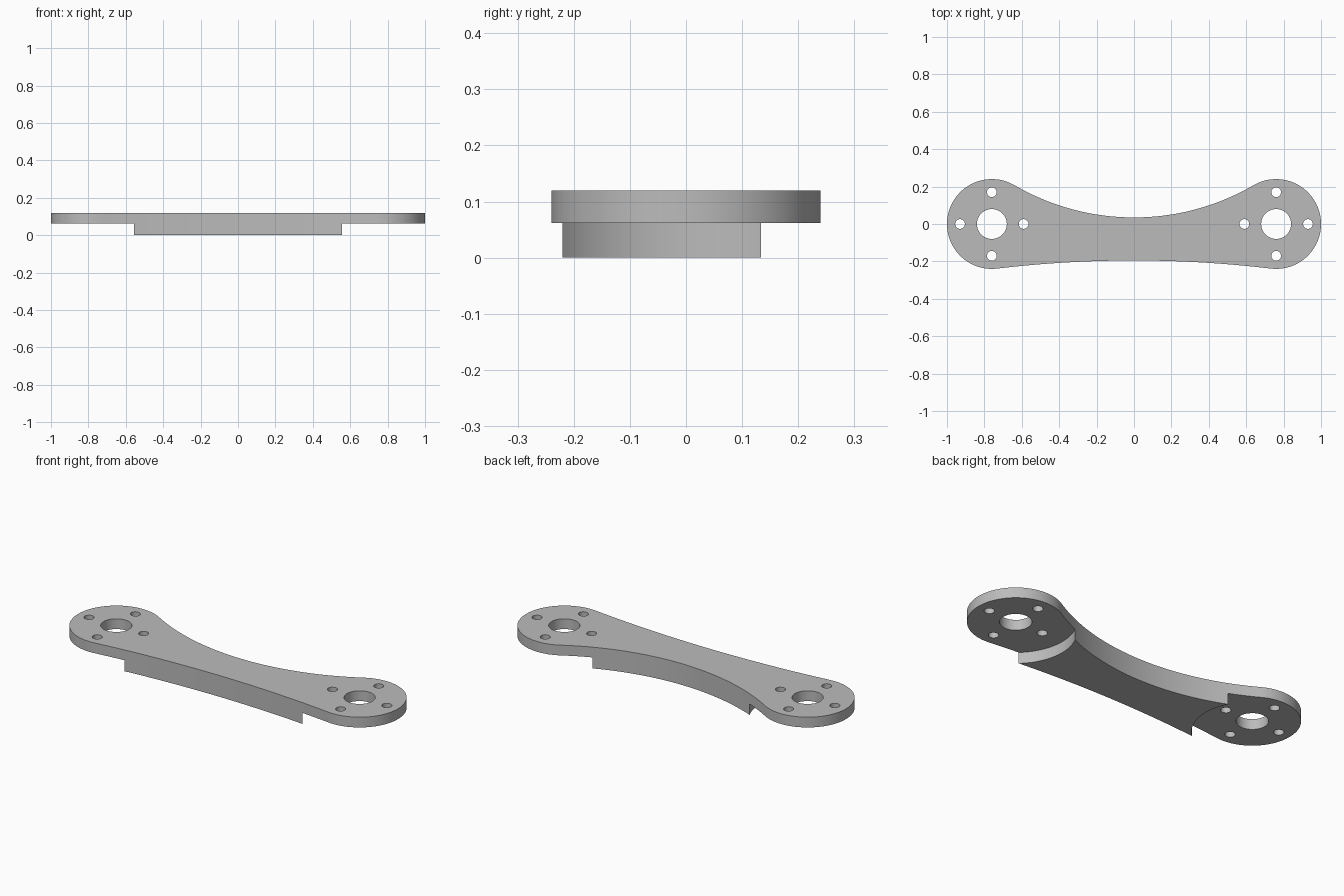
import bpy, bmesh, math
from mathutils import Matrix, Vector

if "Cube" in bpy.data.objects:
    bpy.data.objects.remove(bpy.data.objects["Cube"])

PAD_X, PAD_R = 0.76, 0.24        # round end pads
TOP, STEP = 0.12, 0.062          # full height, underside of the pads
BACK_Y, FRONT_Y = 0.035, -0.195  # waist edges at x = 0
RELIEF_R = 0.30                  # recess around each pad underneath
HOLE_R, BOLT_R, BOLT_RING = 0.08, 0.026, 0.17

grey = bpy.data.materials.new("machined grey")
grey.use_nodes = True
colour = (0.5, 0.5, 0.5, 1)
grey.diffuse_color = colour
grey.node_tree.nodes["Principled BSDF"].inputs["Base Color"].default_value = colour


def new_object(name, bm):
    bmesh.ops.recalc_face_normals(bm, faces=bm.faces[:])
    mesh = bpy.data.meshes.new(name)
    bm.to_mesh(mesh)
    bm.free()
    obj = bpy.data.objects.new(name, mesh)
    bpy.context.collection.objects.link(obj)
    mesh.materials.append(grey)
    return obj


def arc(cx, cy, r, a0, a1, n):
    return [(cx + r * math.cos(a0 + (a1 - a0) * i / n),
             cy + r * math.sin(a0 + (a1 - a0) * i / n)) for i in range(n + 1)]


def waist(depth):
    """Radius and half angle of the concave arc tangent to both pads."""
    r = (PAD_X**2 + depth**2 - PAD_R**2) / (2 * (PAD_R - depth))
    return r, math.asin(PAD_X / (r + PAD_R))


def cylinders(name, specs):
    bm = bmesh.new()
    for x, y, r, z0, z1, n in specs:
        bmesh.ops.create_cone(bm, cap_ends=True, segments=n, radius1=r, radius2=r,
                              depth=z1 - z0,
                              matrix=Matrix.Translation((x, y, (z0 + z1) / 2)))
    obj = new_object(name, bm)
    obj.hide_render = True
    return obj


# Outline: right-hand pad, back waist, other pad, front waist
back_r, back_a = waist(BACK_Y)
front_r, front_a = waist(-FRONT_Y)
up, down = math.pi / 2, -math.pi / 2
outline = arc(PAD_X, 0, PAD_R, down - front_a, up + back_a, 64)
outline += arc(0, BACK_Y + back_r, back_r, down + back_a, down - back_a, 48)[1:-1]
outline += arc(-PAD_X, 0, PAD_R, up - back_a, 3 * up + front_a, 64)
outline += arc(0, FRONT_Y - front_r, front_r, up + front_a, up - front_a, 32)[1:-1]

# Solid arm
bm = bmesh.new()
base = bm.faces.new([bm.verts.new((x, y, 0)) for x, y in outline])
side = bmesh.ops.extrude_face_region(bm, geom=[base], use_keep_orig=True)["geom"]
bmesh.ops.translate(bm, vec=Vector((0, 0, TOP)),
                    verts=[v for v in side if isinstance(v, bmesh.types.BMVert)])
arm = new_object("link_arm", bm)

# Pad reliefs underneath, then the bores and bolt holes
reliefs, holes = [], []
for x in (-PAD_X, PAD_X):
    reliefs.append((x, 0, RELIEF_R, -0.1, STEP, 128))
    holes.append((x, 0, HOLE_R, -0.1, 0.3, 48))
    for dx, dy in ((1, 0), (-1, 0), (0, 1), (0, -1)):
        holes.append((x + dx * BOLT_RING, dy * BOLT_RING, BOLT_R, -0.1, 0.3, 32))

bpy.context.view_layer.objects.active = arm
for cutter in (cylinders("relief_cutter", reliefs), cylinders("hole_cutter", holes)):
    mod = arm.modifiers.new(cutter.name, "BOOLEAN")
    mod.operation, mod.solver, mod.object = "DIFFERENCE", "EXACT", cutter
    bpy.ops.object.modifier_apply(modifier=mod.name)
    bpy.data.objects.remove(cutter)

# Smooth curved walls, crisp edges
bpy.ops.object.select_all(action="DESELECT")
arm.select_set(True)
bpy.ops.object.shade_smooth_by_angle(angle=math.radians(30))
